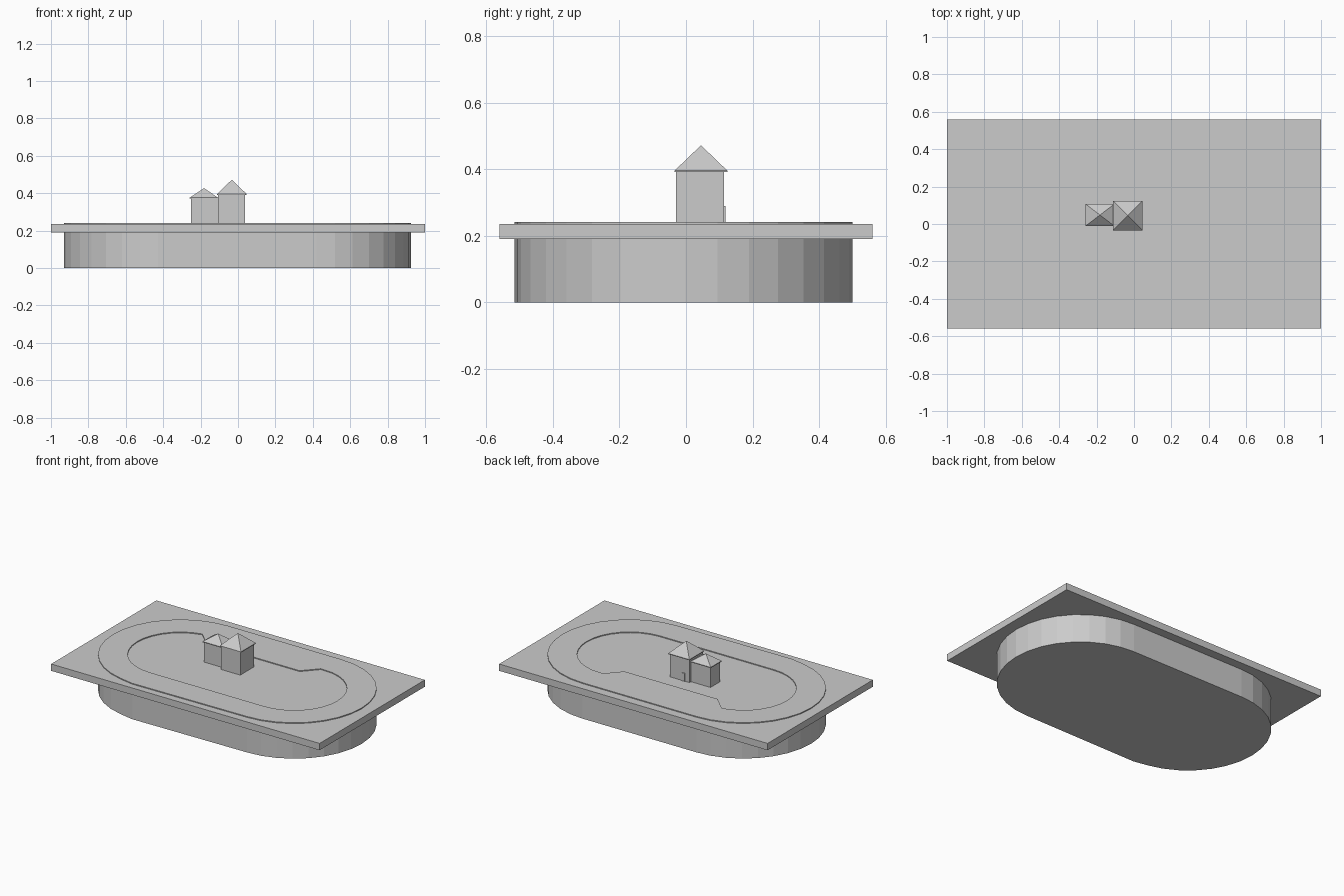
import bpy, bmesh, math

cube = bpy.data.objects.get("Cube")
if cube:
    bpy.data.objects.remove(cube)

grey = bpy.data.materials.new("plain_grey")
grey.use_nodes = True
COLOUR = (0.6, 0.6, 0.6, 1)
grey.diffuse_color = COLOUR
grey.node_tree.nodes["Principled BSDF"].inputs["Base Color"].default_value = COLOUR

BASE_TOP, SLAB_TOP, TRACK_TOP = 0.19, 0.236, 0.242


def finish(name, bm):
    bmesh.ops.recalc_face_normals(bm, faces=bm.faces)
    mesh = bpy.data.meshes.new(name)
    bm.to_mesh(mesh)
    bm.free()
    mesh.materials.append(grey)
    obj = bpy.data.objects.new(name, mesh)
    bpy.context.collection.objects.link(obj)
    return obj


def oval(radius, half=0.424, cx=-0.003, cy=-0.003, steps=16):
    """Two half circles joined by straights, anticlockwise from the front right."""
    points = []
    for side in (1, -1):
        for i in range(steps + 1):
            a = math.pi * (i / steps - 0.5)
            points.append((cx + side * (half + radius * math.cos(a)),
                           cy + side * radius * math.sin(a)))
    return points


def prism(name, loops, low, high):
    """Extrude an outline; any further loops are holes."""
    bm = bmesh.new()
    edges = []
    for loop in loops:
        verts = [bm.verts.new((x, y, low)) for x, y in loop]
        edges += [bm.edges.new((v, verts[i - 1])) for i, v in enumerate(verts)]
    if len(loops) == 1:
        bm.faces.new(verts)
    else:
        bmesh.ops.triangle_fill(bm, edges=edges, use_beauty=True, normal=(0, 0, 1))
    result = bmesh.ops.extrude_face_region(bm, geom=bm.faces[:])
    for v in result["geom"]:
        if isinstance(v, bmesh.types.BMVert):
            v.co.z = high
    return finish(name, bm)


def rectangle(x, y, hx, hy):
    return [(x - hx, y - hy), (x + hx, y - hy), (x + hx, y + hy), (x - hx, y + hy)]


def hip_roof(name, x, y, hx, hy, eave, apex, lip=0.005):
    """Pyramid roof on a thin square eave."""
    bm = bmesh.new()
    low, high = [[bm.verts.new((px, py, z)) for px, py in rectangle(x, y, hx, hy)]
                 for z in (eave, eave + lip)]
    tip = bm.verts.new((x, y, apex))
    bm.faces.new(low)
    for i in range(4):
        bm.faces.new((low[i - 1], low[i], high[i], high[i - 1]))
        bm.faces.new((high[i - 1], high[i], tip))
    return finish(name, bm)


# Oval foundation, with its front left corner pushed out a little
outer = oval(0.503)
outer[-1] = (outer[-1][0], -0.515)
prism("foundation", [outer], 0, BASE_TOP)

# Ground slab
prism("ground_slab", [rectangle(0, 0, 1, 0.56)], BASE_TOP, SLAB_TOP)

# Raised track, whose inner edge steps inward along the back straight
inner = oval(0.322)
inner[17:17] = [(0.395, 0.318), (0.305, 0.22), (-0.39, 0.22), (-0.49, 0.318)]
inner = [p for i, p in enumerate(inner) if i not in (16, 21)]
prism("track", [outer, inner], SLAB_TOP, TRACK_TOP)

# Tall tower and the lower house beside it
prism("tower_walls", [rectangle(-0.034, 0.042, 0.072, 0.072)], SLAB_TOP, 0.391)
hip_roof("tower_roof", -0.033, 0.045, 0.079, 0.079, 0.391, 0.472)
prism("house_walls", [rectangle(-0.179, 0.048, 0.072, 0.05)], SLAB_TOP, 0.371)
hip_roof("house_roof", -0.182, 0.048, 0.076, 0.058, 0.371, 0.427)

# Back door
prism("back_door", [rectangle(-0.06, 0.115, 0.013, 0.003)], SLAB_TOP, 0.29)
